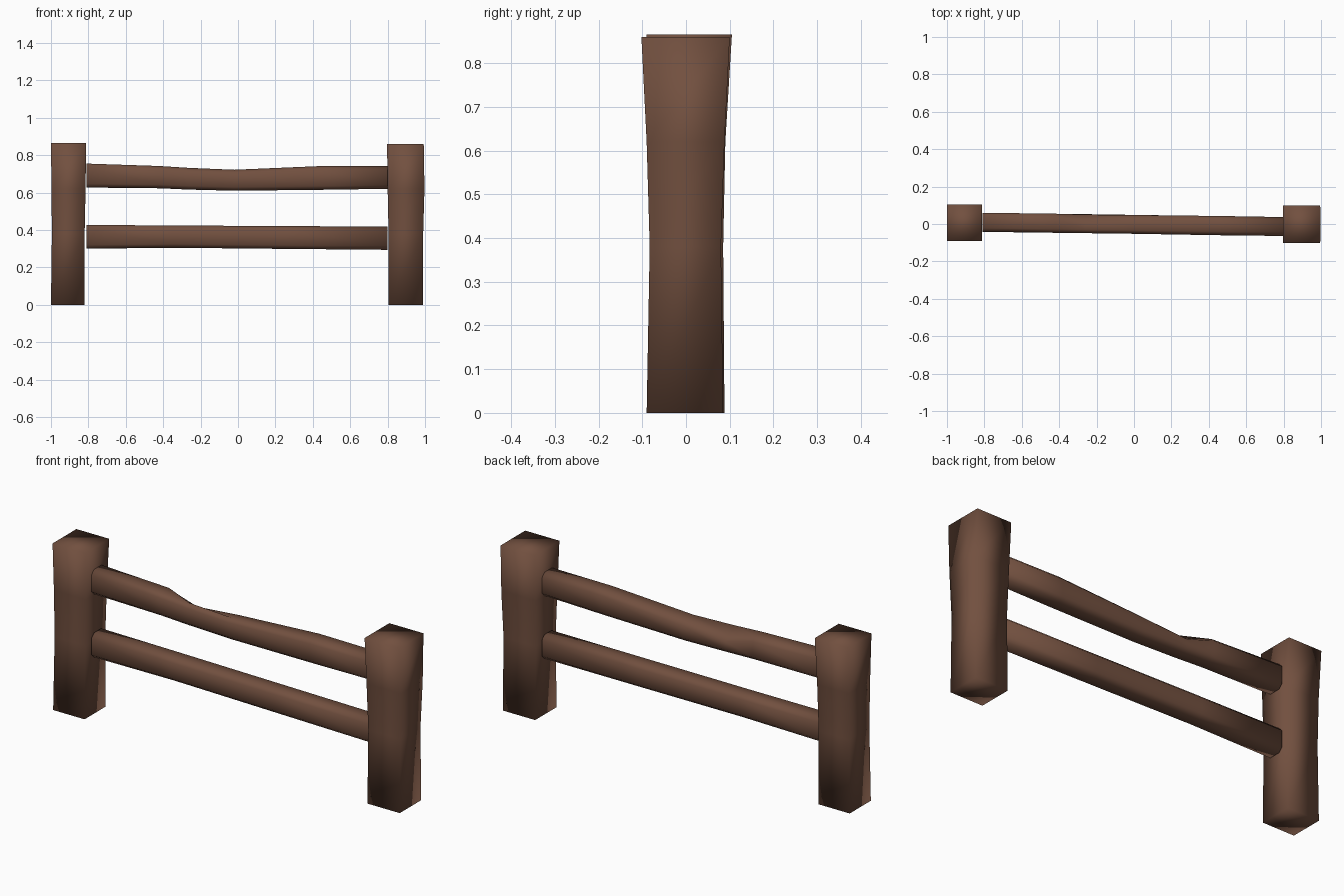
import bpy, bmesh

if "Cube" in bpy.data.objects:
    bpy.data.objects.remove(bpy.data.objects["Cube"])

wood = bpy.data.materials.new("brown wood")
wood.diffuse_color = (0.168, 0.080, 0.050, 1)
wood.use_nodes = True
wood.node_tree.nodes["Principled BSDF"].inputs["Base Color"].default_value = wood.diffuse_color


def loft(name, rings):
    """Skin a list of equal-sized vertex rings, cap both ends, shade smooth."""
    bm = bmesh.new()
    loops = [[bm.verts.new(p) for p in ring] for ring in rings]
    n = len(loops[0])
    for a, b in zip(loops, loops[1:]):
        for i in range(n):
            j = (i + 1) % n
            bm.faces.new((a[i], a[j], b[j], b[i]))
    bm.faces.new(loops[0])
    bm.faces.new(loops[-1])
    bmesh.ops.recalc_face_normals(bm, faces=bm.faces)
    for f in bm.faces:
        f.smooth = True
    me = bpy.data.meshes.new(name)
    bm.to_mesh(me)
    bm.free()
    me.materials.append(wood)
    ob = bpy.data.objects.new(name, me)
    bpy.context.collection.objects.link(ob)
    return ob


def post(name, rows):
    """Four-cornered hewn post; rows are (z, x0, x1, y0, y1)."""
    loft(name, [[(x0, y0, z), (x1, y0, z), (x1, y1, z), (x0, y1, z)]
                for z, x0, x1, y0, y1 in rows])


def rail(name, rows):
    """Chamfered rail; rows are (x, y0, y1, z0, z1, drop of the back top edge)."""
    rings = []
    for x, y0, y1, z0, z1, d in rows:
        c = 0.02
        rings.append([(x, y0 + c, z0), (x, y1 - c, z0), (x, y1, z0 + c),
                      (x, y1, z1 - c - d), (x, y1 - c - d * 0.4, z1 - d),
                      (x, y0 + c, z1), (x, y0, z1 - c), (x, y0, z0 + c)])
    loft(name, rings)


# Posts, slightly waisted and wider at the top
post("left_post", [(0, -1.0, -0.82, -0.085, 0.088),
                   (0.38, -0.995, -0.82, -0.08, 0.085),
                   (0.62, -0.997, -0.815, -0.083, 0.09),
                   (0.865, -1.0, -0.812, -0.09, 0.105)])
post("right_post", [(0, 0.805, 0.99, -0.09, 0.085),
                    (0.38, 0.805, 0.99, -0.083, 0.08),
                    (0.62, 0.80, 0.997, -0.09, 0.088),
                    (0.86, 0.797, 0.993, -0.102, 0.1)])

# Upper rail, sagging, with a chipped back edge left of the middle
rail("upper_rail", [(-0.81, -0.042, 0.06, 0.627, 0.755, 0),
                    (-0.42, -0.047, 0.055, 0.623, 0.742, 0),
                    (-0.26, -0.049, 0.05, 0.616, 0.732, 0.035),
                    (-0.02, -0.052, 0.048, 0.61, 0.722, 0.008),
                    (0.45, -0.06, 0.043, 0.615, 0.742, 0),
                    (0.80, -0.064, 0.037, 0.62, 0.742, 0)])

# Lower rail, nearly straight
rail("lower_rail", [(-0.81, -0.042, 0.058, 0.30, 0.427, 0),
                    (-0.35, -0.046, 0.054, 0.305, 0.424, 0),
                    (0.25, -0.054, 0.045, 0.299, 0.421, 0),
                    (0.80, -0.062, 0.037, 0.294, 0.418, 0)])
